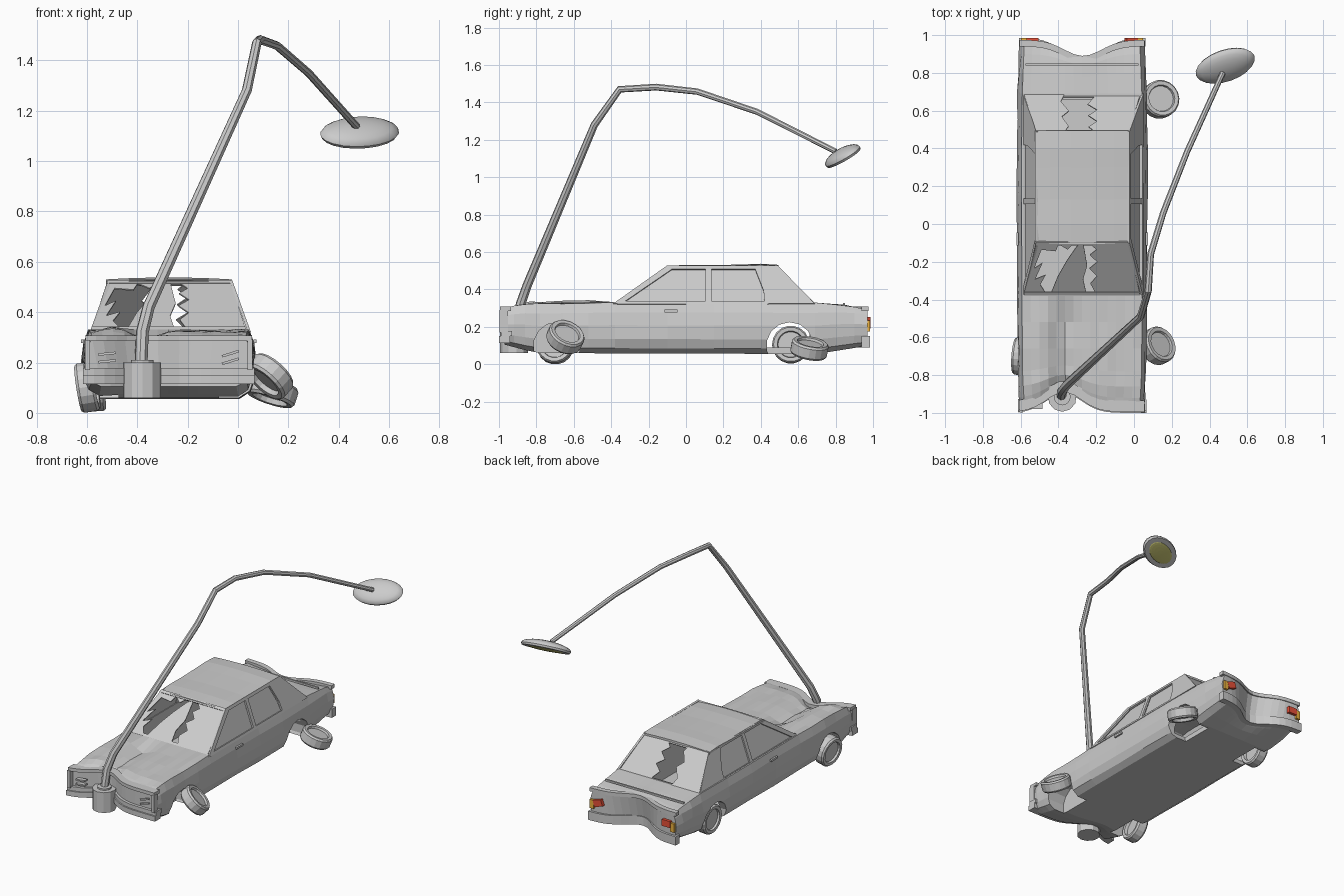
import bpy, bmesh, math, random
from mathutils import Vector, Matrix

if "Cube" in bpy.data.objects:
    bpy.data.objects.remove(bpy.data.objects["Cube"])

random.seed(4)
CX = -0.275                                   # car centre line


def lerp_table(t, v):
    for (a, p), (b, q) in zip(t, t[1:]):
        if v <= b:
            return p + (q - p) * max(0, (v - a) / (b - a))
    return t[-1][1]


def front_dent(x):
    return 0.105 * math.exp(-((x + 0.37) / 0.13) ** 2)


def rear_dent(x):
    return -0.085 * math.exp(-((x + 0.27) / 0.14) ** 2)


def make(name, bm, color=None):
    bmesh.ops.recalc_face_normals(bm, faces=bm.faces)
    me = bpy.data.meshes.new(name)
    bm.to_mesh(me)
    bm.free()
    ob = bpy.data.objects.new(name, me)
    bpy.context.collection.objects.link(ob)
    if color:
        mat = bpy.data.materials.new(name)
        mat.diffuse_color = (*color, 1)
        mat.use_nodes = True
        mat.node_tree.nodes["Principled BSDF"].inputs["Base Color"].default_value = mat.diffuse_color
        me.materials.append(mat)
    return ob


def loft(name, rings, closed=True):
    bm = bmesh.new()
    vs = [[bm.verts.new(p) for p in r] for r in rings]
    n = len(rings[0])
    for a, b in zip(vs, vs[1:] + (vs[:1] if not closed else [])):
        for i in range(n):
            bm.faces.new((a[i], a[(i + 1) % n], b[(i + 1) % n], b[i]))
    if closed:
        bm.faces.new(vs[0])
        bm.faces.new(vs[-1])
    return make(name, bm)


def plate(name, pts, t=0.012):
    bm = bmesh.new()
    f = bm.faces.new([bm.verts.new(p) for p in pts])
    f.normal_update()
    off = f.normal * t
    new = bmesh.ops.extrude_face_region(bm, geom=[f], use_keep_orig=True)['geom']
    bmesh.ops.translate(bm, vec=off, verts=[v for v in new if isinstance(v, bmesh.types.BMVert)])
    bmesh.ops.triangulate(bm, faces=[g for g in bm.faces if len(g.verts) > 4])
    return make(name, bm)


def box(name, c, s, color=None, rot=0):
    bm = bmesh.new()
    bmesh.ops.create_cube(bm, size=1, matrix=Matrix.Translation(c) @ Matrix.Rotation(rot, 4, 'Y') @ Matrix.Diagonal((*s, 1)))
    return make(name, bm, color)


def cylinder(name, c, r, depth, sides, axis=(0, 0, 1)):
    bm = bmesh.new()
    m = Matrix.Translation(c) @ Vector(axis).to_track_quat('Z', 'Y').to_matrix().to_4x4()
    bmesh.ops.create_cone(bm, cap_ends=True, segments=sides, radius1=r, radius2=r, depth=depth, matrix=m)
    return make(name, bm)


def cut(ob, cutter):
    mod = ob.modifiers.new('cut', 'BOOLEAN')
    mod.operation, mod.object, mod.solver = 'DIFFERENCE', cutter, 'EXACT'
    bpy.context.view_layer.objects.active = ob
    bpy.ops.object.modifier_apply(modifier=mod.name)
    bpy.data.objects.remove(cutter)


# Car body: lofted sections, crumpled at both ends
TOP = [(-0.97, 0.30), (-0.87, 0.322), (-0.38, 0.332), (0.69, 0.33), (0.85, 0.33), (0.98, 0.305)]
BOT = [(-0.97, 0.105), (-0.80, 0.06), (0.70, 0.055), (0.98, 0.10)]
WID = [(-0.97, 0.33), (-0.8, 0.34), (0, 0.345), (0.6, 0.345), (0.98, 0.33)]
N = 15
bm = bmesh.new()
rings = []
for y in (-0.97, -0.92, -0.86, -0.78, -0.66, -0.52, -0.38, -0.1, 0.15, 0.4, 0.69, 0.8, 0.9, 0.97):
    zt, zb, w = (lerp_table(t, y) for t in (TOP, BOT, WID))
    top = [(-1 + 2 * i / (N - 1)) * (w - 0.025) for i in range(N)]
    ring = []
    for dx in top:
        z = zt
        if -0.95 < y < -0.4:                  # folded bonnet
            z += -0.035 * math.exp(-((dx + 0.09) / 0.06) ** 2) + 0.012 * math.exp(-((dx + 0.2) / 0.06) ** 2)
            z += random.uniform(-0.004, 0.004)
        if y > 0.75:
            z += 0.012 * math.cos(dx * 14) * (y - 0.75) / 0.2 - 0.01
        ring.append((dx, z))
    side = [(w - 0.008, .8), (w, .55), (w - 0.004, .28), (w - 0.022, .1)]
    ring += [(d + random.uniform(-.004, .004), zb + f * (zt - zb)) for d, f in side]
    ring += [(-dx * 0.88, zb) for dx in top]
    ring += [(-d + random.uniform(-.004, .004), zb + f * (zt - zb)) for d, f in side[::-1]]
    wf, wr = max(0, min(1, (-y - 0.7) / 0.27)), max(0, min(1, (y - 0.75) / 0.22))
    rings.append([bm.verts.new((CX + d, y + wf * front_dent(CX + d) + wr * rear_dent(CX + d) * (1.5 if z < 0.2 else 1), z))
                  for d, z in ring])
R = len(rings[0])
for a, b in zip(rings, rings[1:]):
    for i in range(R):
        bm.faces.new((a[i], a[(i + 1) % R], b[(i + 1) % R], b[i]))
for r in (rings[0], rings[-1]):               # end caps follow the dents
    bottom = r[N + 4:2 * N + 4][::-1]
    for i in range(N - 1):
        bm.faces.new((r[i], r[i + 1], bottom[i + 1], bottom[i]))
    bm.faces.new(r[N - 1:N + 5])
    bm.faces.new(r[2 * N + 3:] + [r[0]])
body = make('car_body', bm)
for s in (-1, 1):
    for y in (-0.69, 0.555):
        cut(body, cylinder('arch_cutter', (CX + s * 0.32, y, 0.10), 0.125, 0.24, 14, (1, 0, 0)))
cut(body, box('cabin_cutter', (CX, 0.15, 0.32), (0.58, 1.02, 0.46)))


# Bumpers, bonnet lip and tail lip follow the dented ends
def strip(name, y0, dent, z0, z1, depth, hw=0.335):
    rr = []
    for i in range(17):
        x = CX + hw * (i / 8 - 1)
        y = y0 + dent(x)
        rr.append([(x, y, z0), (x, y + depth, z0), (x, y + depth, z1), (x, y, z1)])
    return loft(name, rr)


strip('front_bumper', -1.0, front_dent, 0.115, 0.150, 0.06, 0.34)
strip('front_bumper_top', -0.99, front_dent, 0.150, 0.178, 0.06, 0.34)
strip('bonnet_lip', -0.995, front_dent, 0.285, 0.308, 0.06, 0.33)
strip('rear_bumper', 0.94, lambda x: 1.5 * rear_dent(x), 0.09, 0.15, 0.045)
strip('tail_lip', 0.94, rear_dent, 0.285, 0.31, 0.035, 0.33)
box('boot_seam', (CX, 0.845, 0.322), (0.6, 0.012, 0.012))
for s in (-1, 1):
    box('grille_end', (CX + s * 0.322, -0.975, 0.23), (0.02, 0.045, 0.12))
    for k in range(2):
        box('headlight_bar', (CX + s * 0.245, -0.965, 0.205 + k * 0.03), (0.07, 0.03, 0.010), None, -0.3 if s > 0 else -0.1)
    box('tail_light', (CX + s * 0.262, 0.968, 0.222), (0.065, 0.035, 0.045), (0.8, 0.08, 0.04), 0.3 if s > 0 else 0)
    box('turn_signal', (CX + s * 0.308, 0.965, 0.205), (0.03, 0.04, 0.06), (0.85, 0.45, 0.05))


# Cabin sides: frame and recessed glass, mirrored
def side_pts(s, yz, inset=0):
    return [(CX + s * (0.318 - (z - 0.325) * 0.36 - inset), y, z) for y, z in yz]


SIDE = {
    'front_pillar': [(-0.39, 0.32), (-0.345, 0.32), (-0.075, 0.505), (-0.10, 0.525)],
    'middle_pillar': [(0.105, 0.32), (0.135, 0.32), (0.135, 0.51), (0.105, 0.51)],
    'rear_pillar': [(0.42, 0.32), (0.69, 0.32), (0.49, 0.525), (0.37, 0.525), (0.37, 0.505), (0.415, 0.39)],
    'roof_rail': [(-0.10, 0.525), (-0.075, 0.505), (0.38, 0.505), (0.38, 0.525)],
    'window_sill': [(-0.37, 0.318), (0.44, 0.318), (0.44, 0.334), (-0.34, 0.334)],
}
for s in (-1, 1):
    for name, yz in SIDE.items():
        plate(name, side_pts(s, yz, 0.006))
    plate('front_side_glass', side_pts(s, [(-0.345, 0.32), (0.11, 0.32), (0.11, 0.51), (-0.07, 0.51)], 0.016), 0.005)
    plate('rear_side_glass', side_pts(s, [(0.13, 0.32), (0.425, 0.32), (0.415, 0.39), (0.37, 0.51), (0.13, 0.51)], 0.016), 0.005)
    box('door_handle', (CX + s * 0.342, -0.08, 0.285), (0.012, 0.07, 0.014))

# Roof: gently crowned panel
rings = []
for y, h in ((-0.105, 0.518), (0.0, 0.524), (0.13, 0.522), (0.3, 0.526), (0.40, 0.53), (0.495, 0.524)):
    xs = [-0.25, -0.17, -0.06, 0.06, 0.17, 0.25]
    up = [(CX + d, y, h + 0.008 * (1 - (d / 0.25) ** 2)) for d in xs]
    rings.append(up + [(x, y, z - 0.014) for x, y, z in up[::-1]])
loft('roof', rings)


# Broken front and rear glass: (across -1..1, up 0..1) on a sloping plane
def screen(name, polys, low, high, t):
    for p in polys:
        plate(name, [(CX + a * (0.308 - 0.065 * u), low[0] + u * (high[0] - low[0]),
                      low[1] + u * (high[1] - low[1])) for a, u in p], t)


FRONT = ((-0.375, 0.322), (-0.09, 0.520))
screen('windscreen_right', [[(1, 0), (1, 1), (0.12, 1), (0.3, .85), (0.16, .75), (0.3, .62), (0.14, .5), (0.28, .36),
                             (0.15, .22), (0.25, 0)]], *FRONT, 0.006)
screen('windscreen_middle', [[(-0.55, 0), (0.08, 0), (0.02, .3), (0.1, .55), (0.02, 1), (-0.12, .9), (-0.3, .65), (-0.45, .35)]],
       *FRONT, 0.006)
screen('windscreen_shard', [[(-1, 0), (-0.6, 0), (-0.75, .2), (-0.68, .38), (-0.86, .3), (-0.78, .6), (-0.92, .5), (-0.85, .85),
                             (-0.55, .82), (-0.5, .95), (-0.3, .85), (-0.15, 1), (-1, 1)]], *FRONT, 0.006)
REAR = ((0.685, 0.322), (0.485, 0.522))
screen('rear_glass', [[(-1, 0), (-1, 1), (-0.38, 1), (-0.28, .85), (-0.4, .6), (-0.25, .45), (-0.38, .2), (-0.3, 0)],
                      [(1, 0), (1, 1), (0.3, 1), (0.14, .85), (0.3, .7), (0.12, .55), (0.28, .4), (0.1, .25), (0.25, 0)]],
       *REAR, 0.006)
for low, high, nm in ((*FRONT, 'windscreen'), (*REAR, 'rear_window')):
    for u in (0.0, 0.94):
        screen(nm + '_frame', [[(-1, u), (1, u), (1, u + .06), (-1, u + .06)]], low, high, 0.01)

# Wheels: revolved tyre with sunken hub; the right ones are knocked loose
PROFILE = [(0.0, 0.022), (0.068, 0.022), (0.072, 0.035), (0.092, 0.037), (0.10, 0.026),
           (0.10, -0.026), (0.092, -0.037), (0.072, -0.035), (0.068, -0.015), (0.0, -0.015)]
for name, loc, axis in (('front_left_wheel', (-0.598, -0.70, 0.102), (-1, 0.08, -0.16)),
                        ('rear_left_wheel', (-0.565, 0.56, 0.105), (-1, 0, -0.05)),
                        ('front_right_wheel', (0.125, -0.645, 0.145), (0.62, 0.34, 0.70)),
                        ('rear_right_wheel', (0.137, 0.66, 0.085), (0.30, 0.18, 0.93))):
    bm = bmesh.new()
    vs = [bm.verts.new((r, 0, z)) for r, z in PROFILE]
    es = [bm.edges.new(e) for e in zip(vs, vs[1:])]
    bmesh.ops.spin(bm, geom=vs + es, cent=(0, 0, 0), axis=(0, 0, 1), angle=math.tau, steps=18)
    bmesh.ops.remove_doubles(bm, verts=bm.verts, dist=0.0005)
    w = make(name, bm)
    w.location = loc
    w.rotation_euler = Vector(axis).to_track_quat('Z', 'Y').to_euler()

# Bent street lamp: base, pole, head, lens
cylinder('lamp_base', (-0.38, -0.918, 0.13), 0.076, 0.14, 11)
cylinder('lamp_collar', (-0.38, -0.915, 0.203), 0.045, 0.015, 11)
PATH = [(-0.385, -0.91, 0.19, 1.3), (-0.38, -0.885, 0.32, 1.3), (-0.355, -0.85, 0.42, 1.25), (0.035, -0.49, 1.28, 1),
        (0.075, -0.355, 1.47, .95), (0.088, -0.16, 1.482, .9), (0.155, 0.06, 1.458, .85), (0.28, 0.38, 1.35, .8),
        (0.47, 0.80, 1.138, .75)]
cu = bpy.data.curves.new('lamp_pole', 'CURVE')
cu.dimensions, cu.bevel_depth, cu.bevel_resolution, cu.use_fill_caps = '3D', 0.02, 2, True
sp = cu.splines.new('POLY')
sp.points.add(len(PATH) - 1)
for p, (x, y, z, r) in zip(sp.points, PATH):
    p.co, p.radius = (x, y, z, 1), r
pole = bpy.data.objects.new('lamp_pole', cu)
bpy.context.collection.objects.link(pole)
bpy.ops.object.select_all(action='DESELECT')
pole.select_set(True)
bpy.context.view_layer.objects.active = pole
bpy.ops.object.convert(target='MESH')

u = Vector((0.31, 0.11, 0.03)).normalized()
v = Vector((-0.05, 0.16, 0.11))
v = (v - u * v.dot(u)).normalized()
FRAME = Matrix((u, v, u.cross(v))).transposed().to_4x4()
for name, size, drop, color in (('lamp_head', (0.164, 0.097, 0.042), 0, None),
                                ('lamp_lens', (0.115, 0.062, 0.008), -0.014, (0.55, 0.53, 0.16))):
    bm = bmesh.new()
    bmesh.ops.create_uvsphere(bm, u_segments=20, v_segments=10, radius=1)
    for p in bm.verts:
        p.co.z = max(p.co.z, -0.33) if color is None else p.co.z
    bmesh.ops.transform(bm, verts=bm.verts, matrix=Matrix.Translation((0.483, 0.838, 1.112)) @ FRAME
                        @ Matrix.Translation((0, 0, drop)) @ Matrix.Diagonal((*size, 1)))
    head = make(name, bm, color)
for name in ('lamp_pole', 'lamp_head'):
    bpy.ops.object.select_all(action='DESELECT')
    ob = bpy.data.objects[name]
    ob.select_set(True)
    bpy.context.view_layer.objects.active = ob
    bpy.ops.object.shade_smooth_by_angle(angle=math.radians(35))
